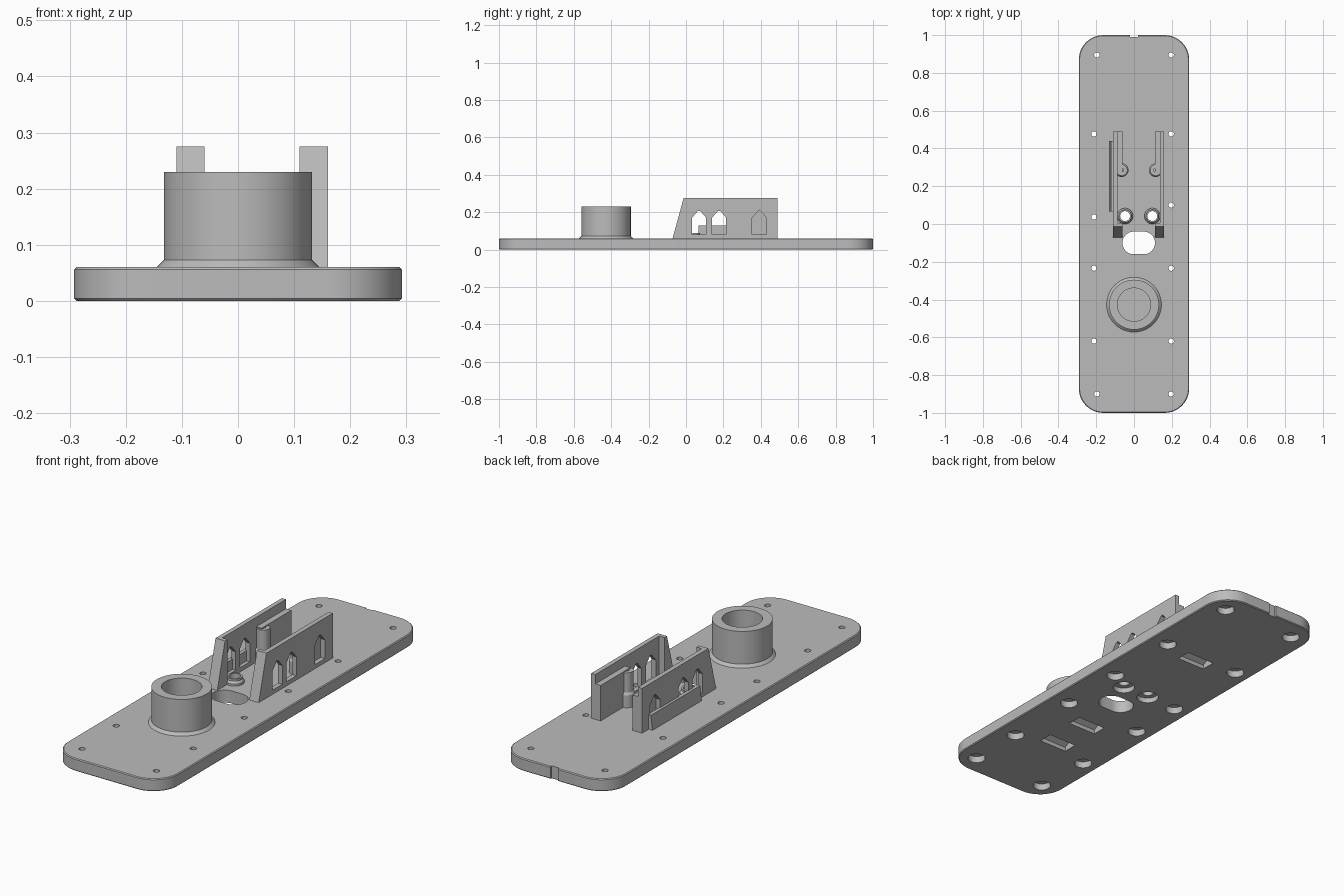
import bpy
import bmesh
from math import sin, cos, pi
from mathutils import Vector

if "Cube" in bpy.data.objects:
    bpy.data.objects.remove(bpy.data.objects["Cube"])

grey = bpy.data.materials.new("plain_grey")
grey.use_nodes = True
grey.diffuse_color = (0.5, 0.5, 0.5, 1)
grey.node_tree.nodes["Principled BSDF"].inputs["Base Color"].default_value = (0.5, 0.5, 0.5, 1)

TOP = 0.06        # upper face of the base
MID = 0.025       # centre line between the walls


def finish(name, bm):
    bmesh.ops.recalc_face_normals(bm, faces=bm.faces)
    mesh = bpy.data.meshes.new(name)
    bm.to_mesh(mesh)
    bm.free()
    ob = bpy.data.objects.new(name, mesh)
    bpy.context.collection.objects.link(ob)
    mesh.materials.append(grey)
    return ob


def prism(name, points, shift):
    """Closed outline of 3D points, pushed along shift."""
    bm = bmesh.new()
    face = bm.faces.new([bm.verts.new(p) for p in points])
    new = bmesh.ops.extrude_face_region(bm, geom=[face])["geom"]
    bmesh.ops.translate(bm, vec=Vector(shift), verts=[v for v in new if isinstance(v, bmesh.types.BMVert)])
    return finish(name, bm)


def side_prism(name, outline, x0, x1):
    return prism(name, [(x0, y, z) for y, z in outline], (x1 - x0, 0, 0))


def box(name, x0, x1, y0, y1, z0, z1):
    return side_prism(name, [(y0, z0), (y1, z0), (y1, z1), (y0, z1)], x0, x1)


def stadium(cx, cy, hx, hy, r, z, steps=12):
    """Rounded rectangle outline."""
    pts = []
    for i, (sx, sy) in enumerate([(1, 1), (-1, 1), (-1, -1), (1, -1)]):
        for k in range(steps + 1):
            a = (i + k / steps) * pi / 2
            pts.append((cx + sx * (hx - r) + r * cos(a), cy + sy * (hy - r) + r * sin(a), z))
    return pts


def disc(name, x, y, r, z0, z1, sides=32):
    ring = [(x + r * cos(2 * pi * k / sides), y + r * sin(2 * pi * k / sides), z0) for k in range(sides)]
    return prism(name, ring, (0, 0, z1 - z0))


def lathe(name, x, y, profile, sides=64):
    """Closed radius/height profile turned about an upright axis."""
    bm = bmesh.new()
    rings = [[bm.verts.new((x + r * cos(2 * pi * k / sides), y + r * sin(2 * pi * k / sides), z))
              for k in range(sides)] for r, z in profile]
    for a, b in zip(rings, rings[1:] + rings[:1]):
        for k in range(sides):
            j = (k + 1) % sides
            bm.faces.new([a[k], a[j], b[j], b[k]])
    return finish(name, bm)


def activate(ob):
    bpy.ops.object.select_all(action='DESELECT')
    ob.select_set(True)
    bpy.context.view_layer.objects.active = ob


def cut(ob, cutters):
    for c in cutters:
        mod = ob.modifiers.new("cut", 'BOOLEAN')
        mod.operation = 'DIFFERENCE'
        mod.solver = 'EXACT'
        mod.object = c
        activate(ob)
        bpy.ops.object.modifier_apply(modifier=mod.name)
        bpy.data.objects.remove(c)


# Base plate with rounded corners and slightly chamfered rims
bm = bmesh.new()
rim = bm.faces.new([bm.verts.new(p) for p in stadium(0, 0, 0.292, 1, 0.13, 0)])
extruded = bmesh.ops.extrude_face_region(bm, geom=[rim])["geom"]
bmesh.ops.translate(bm, vec=(0, 0, TOP), verts=[v for v in extruded if isinstance(v, bmesh.types.BMVert)])
flat = [e for e in bm.edges if abs(e.verts[0].co.z - e.verts[1].co.z) < 0.001]
bmesh.ops.recalc_face_normals(bm, faces=bm.faces)
bmesh.ops.bevel(bm, geom=flat, offset=0.004, segments=1, affect='EDGES')
base = finish("base_plate", bm)

# Openings in the base: cable slot, rear notch, counterbored screw holes
cutters = [prism("slot", stadium(MID, -0.1, 0.086, 0.06, 0.0595, -0.1), (0, 0, 0.3)),
           box("notch", -0.02, 0.02, 0.99, 1.1, -0.1, 0.2)]
holes = [(s * 0.197, y) for s in (-1, 1) for y in (0.895, -0.9)]
holes += [(-0.212, y) for y in (0.477, 0.037, -0.234, -0.62)]
holes += [(0.197, y) for y in (0.477, 0.1, -0.234, -0.62)]
for x, y in holes:
    cutters += [disc("screw", x, y, 0.014, -0.1, 0.2, 24), disc("head", x, y, 0.04, -0.1, 0.032)]
standoffs = [(MID + s * 0.072, 0.042) for s in (-1, 1)]
for x, y in standoffs:
    cutters += [disc("bore", x, y, 0.026, -0.1, 0.2), disc("head", x, y, 0.05, -0.1, 0.025)]
# Peaked pockets on the underside
for y in (0.445, -0.34, -0.55):
    roof = [(y - 0.035, -0.05), (y + 0.035, -0.05), (y + 0.035, 0.02), (y, 0.04), (y - 0.035, 0.02)]
    cutters.append(side_prism("pocket", roof, -0.075, 0.075))
cut(base, cutters)
parts = [base]

# Hollow round socket with chamfered foot
parts.append(lathe("round_socket", 0, -0.427, [
    (0.088, TOP - 0.01), (0.145, TOP - 0.01), (0.145, TOP), (0.132, 0.073), (0.132, 0.23), (0.088, 0.23)]))

# Short standoffs around the two through bores
for x, y in standoffs:
    parts.append(lathe("standoff", x, y, [
        (0.026, TOP - 0.01), (0.042, TOP - 0.01), (0.042, 0.07), (0.034, 0.08), (0.034, 0.09), (0.026, 0.09)], 32))


def window(y, x0, x1):
    w = 0.038
    pts = [(y - w, 0.08), (y + w, 0.08), (y + w, 0.17), (y + 0.006, 0.207), (y - 0.006, 0.207), (y - w, 0.17)]
    return side_prism("window", pts, x0, x1)


# Mirrored pair of walls
for side, s in (("right", -1), ("left", 1)):
    outer, inner, thin = (MID + s * d for d in (0.135, 0.085, 0.113))
    low = TOP - 0.005
    # thin windowed sheet with a sloping front edge
    sheet = side_prism(side + "_wall", [(-0.073, low), (0.49, low), (0.49, 0.275), (-0.013, 0.275)], thin, outer)
    cut(sheet, [window(y, MID + s * 0.05, MID + s * 0.2) for y in (0.07, 0.177, 0.392)])
    # thick front post
    post = side_prism(side + "_front_post", [(-0.073, low), (0.006, low), (0.006, 0.275), (-0.013, 0.275)],
                      inner, thin)
    # thick rear block
    block = box(side + "_rear_block", inner, thin, 0.265, 0.49, low, 0.23)
    # upright screw pillar beside the block
    px = MID + s * 0.09
    pillar = lathe(side + "_screw_pillar", px, 0.285, [
        (0.01, low), (0.036, low), (0.036, 0.12), (0.03, 0.13), (0.03, 0.225), (0.01, 0.225)], 32)
    pillar_trim = box("trim", thin, thin + s * 0.1, 0.2, 0.4, 0, 0.4)
    cut(pillar, [pillar_trim])
    parts += [sheet, post, block, pillar]

# Sloping ledge along the outside of one wall
parts.append(prism("outer_ledge", [(-0.105, 0.067, 0.055), (-0.131, 0.067, 0.055),
                                   (-0.122, 0.067, 0.13), (-0.105, 0.067, 0.13)], (0, 0.373, 0)))

for ob in parts:
    activate(ob)
    bpy.ops.object.shade_smooth_by_angle(angle=0.5)
